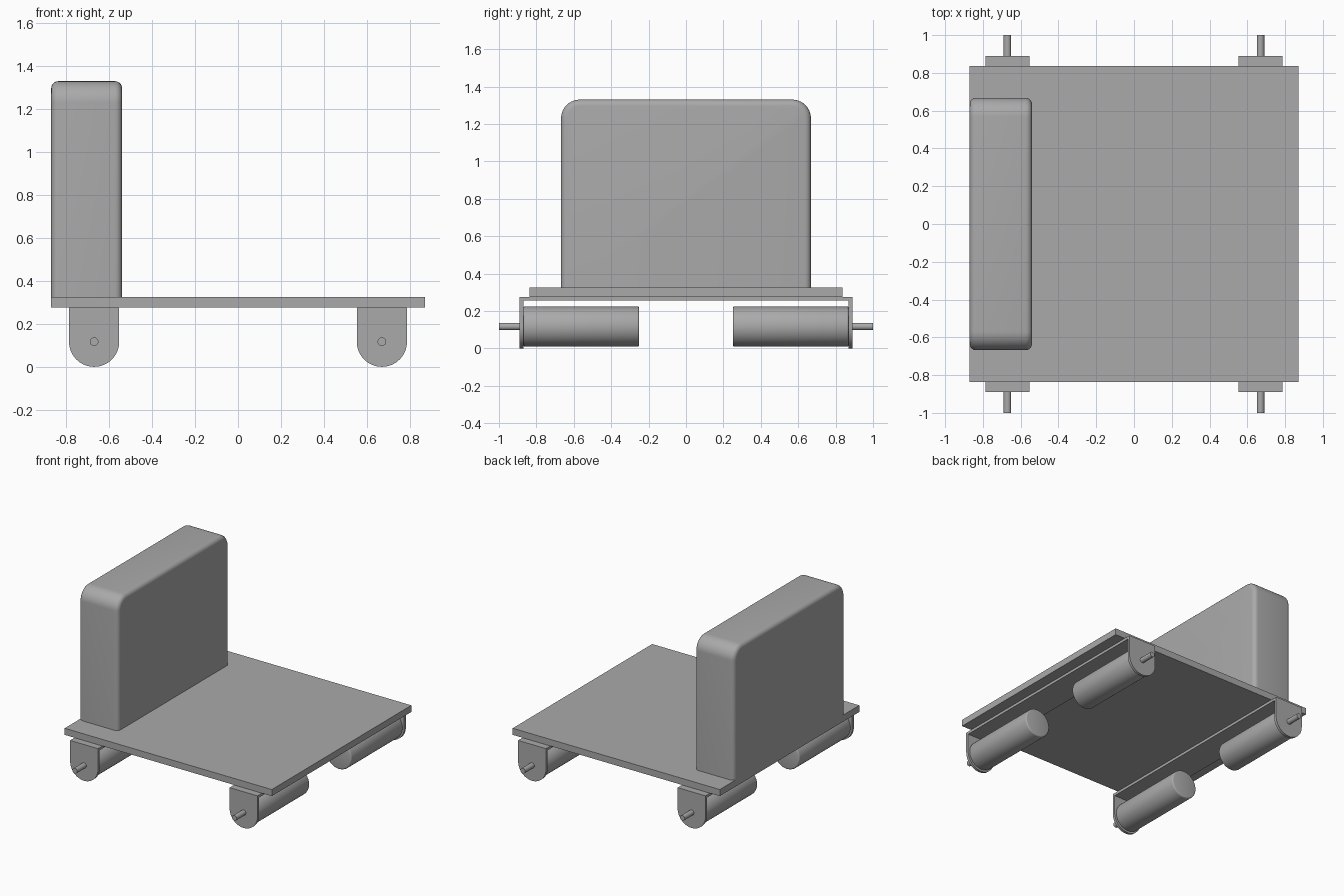
import bpy, bmesh, math
from mathutils import Matrix, Vector

if "Cube" in bpy.data.objects:
    bpy.data.objects.remove(bpy.data.objects["Cube"], do_unlink=True)

grey = bpy.data.materials.new("plain_grey")
grey.use_nodes = True
COLOUR = (0.4, 0.4, 0.4, 1)
grey.diffuse_color = COLOUR
grey.node_tree.nodes["Principled BSDF"].inputs["Base Color"].default_value = COLOUR

DECK_BOTTOM, DECK_TOP = 0.275, 0.325
WHEEL_X, AXLE_Z = 0.67, 0.117
HALF_W, END_Y, PLATE = 0.117, 0.89, 0.02


def finish(bm, name, smooth=False):
    bmesh.ops.recalc_face_normals(bm, faces=bm.faces)
    mesh = bpy.data.meshes.new(name)
    bm.to_mesh(mesh)
    bm.free()
    mesh.materials.append(grey)
    obj = bpy.data.objects.new(name, mesh)
    bpy.context.collection.objects.link(obj)
    if smooth:
        bpy.ops.object.select_all(action='DESELECT')
        obj.select_set(True)
        bpy.context.view_layer.objects.active = obj
        bpy.ops.object.shade_smooth_by_angle(angle=math.radians(35))
    return obj


def add_box(bm, low, high):
    low, high = Vector(low), Vector(high)
    bmesh.ops.create_cube(bm, size=1, matrix=Matrix.Translation((low + high) / 2)
                          @ Matrix.Diagonal((*(high - low), 1)))


def cylinder(name, x, y0, y1, radius, sides, rim=0):
    bm = bmesh.new()
    place = Matrix.Translation((x, (y0 + y1) / 2, AXLE_Z)) @ Matrix.Rotation(math.pi / 2, 4, 'X')
    bmesh.ops.create_cone(bm, cap_ends=True, segments=sides, radius1=radius,
                          radius2=radius, depth=abs(y1 - y0), matrix=place)
    if rim:
        edges = [e for e in bm.edges if abs(e.verts[0].co.y - e.verts[1].co.y) < 1e-5]
        bmesh.ops.bevel(bm, geom=edges, offset=rim, segments=3, profile=0.5, affect='EDGES')
    return finish(bm, name, True)


# Flat deck
bm = bmesh.new()
add_box(bm, (-0.87, -0.837, DECK_BOTTOM), (0.87, 0.837, DECK_TOP))
finish(bm, "deck")

# Upright block: large round on the top ends, then a small round on both faces
bm = bmesh.new()
add_box(bm, (-0.87, -0.668, DECK_TOP), (-0.54, 0.668, 1.33))
top = [e for e in bm.edges if all(v.co.z > 1 for v in e.verts)
       and abs(e.verts[0].co.x - e.verts[1].co.x) > 0.1]
bmesh.ops.bevel(bm, geom=top, offset=0.1, segments=10, profile=0.5, affect='EDGES')
rim = [e for e in bm.edges if abs(e.verts[0].co.x - e.verts[1].co.x) < 1e-4
       and max(v.co.z for v in e.verts) > DECK_TOP + 0.01]
bmesh.ops.bevel(bm, geom=rim, offset=0.033, segments=5, profile=0.5, affect='EDGES')
finish(bm, "upright_block", True)

for sx, side in ((-1, "right"), (1, "left")):
    x = sx * WHEEL_X
    # Crossbar under the deck, between the two end plates
    bm = bmesh.new()
    add_box(bm, (x - HALF_W, -END_Y, DECK_BOTTOM - PLATE), (x + HALF_W, END_Y, DECK_BOTTOM))
    finish(bm, side + "_crossbar")

    for sy, end in ((-1, "front"), (1, "back")):
        label = end + "_" + side
        # Round-bottomed end plate
        bm = bmesh.new()
        inner = sy * (END_Y - PLATE)
        outline = [(x - HALF_W, DECK_BOTTOM)]
        for i in range(33):
            a = math.pi * (1 + i / 32)
            outline.append((x + HALF_W * math.cos(a), AXLE_Z + HALF_W * math.sin(a)))
        outline.append((x + HALF_W, DECK_BOTTOM))
        face = bm.faces.new([bm.verts.new((px, inner, pz)) for px, pz in outline])
        grown = bmesh.ops.extrude_face_region(bm, geom=[face])["geom"]
        bmesh.ops.translate(bm, vec=(0, sy * PLATE, 0),
                            verts=[v for v in grown if isinstance(v, bmesh.types.BMVert)])
        finish(bm, label + "_end_plate", True)

        # Roller and its axle stub
        cylinder(label + "_roller", x, sy * 0.25, inner, 0.107, 48, 0.01)
        cylinder(label + "_axle", x, sy * 0.8, sy, 0.02, 24)
